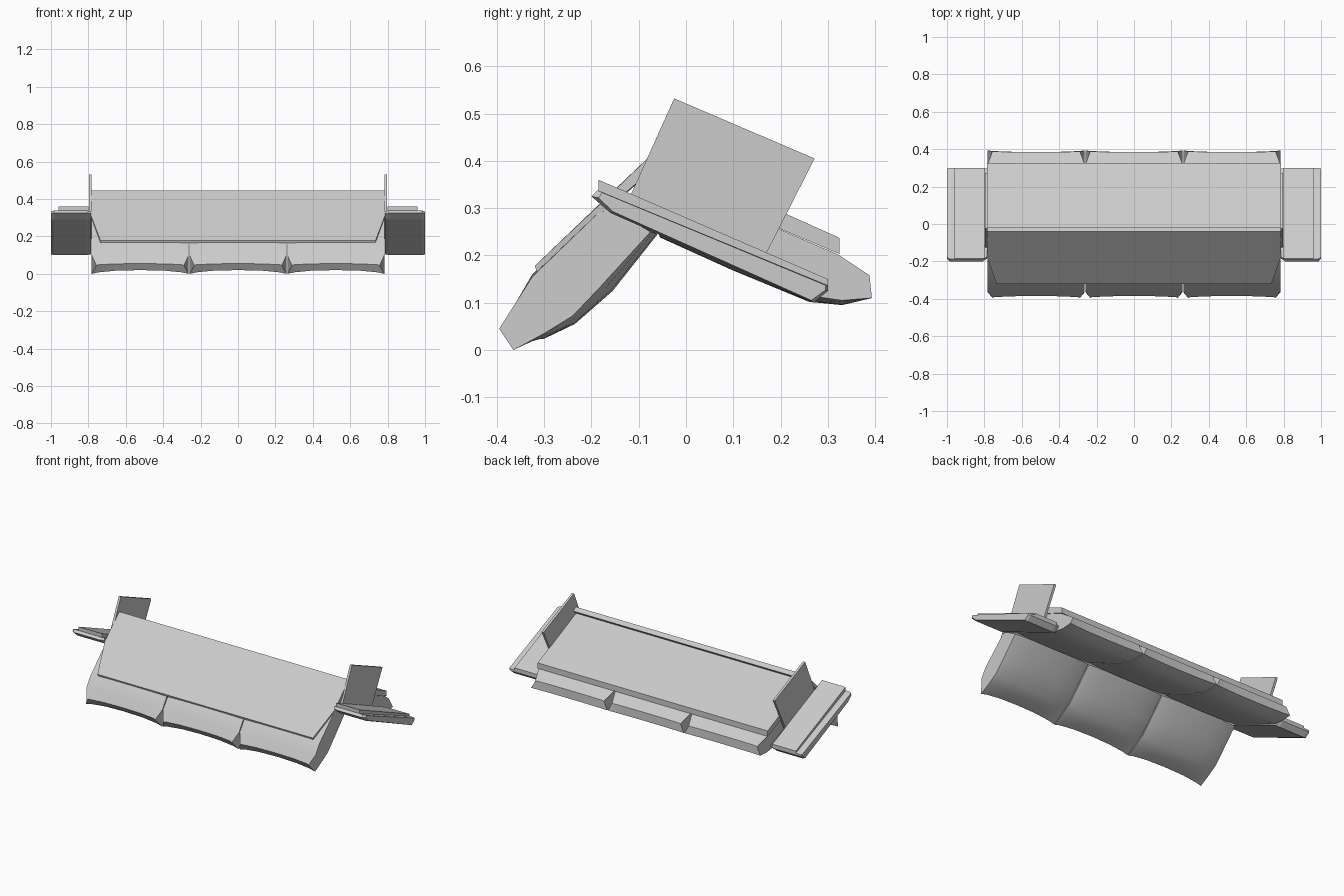
import bpy
import bmesh
import math

if "Cube" in bpy.data.objects:
    bpy.data.objects.remove(bpy.data.objects["Cube"])

fabric = bpy.data.materials.new("light_grey")
fabric.diffuse_color = (0.6, 0.6, 0.6, 1)
fabric.use_nodes = True
fabric.node_tree.nodes["Principled BSDF"].inputs["Base Color"].default_value = fabric.diffuse_color


def loft(name, stations, smooth=False):
    """Join equal-length rings of 3D points and cap both ends."""
    bm = bmesh.new()
    rings = [[bm.verts.new(p) for p in ring] for ring in stations]
    n = len(rings[0])
    for a, b in zip(rings, rings[1:]):
        for i in range(n):
            j = (i + 1) % n
            bm.faces.new((a[i], a[j], b[j], b[i]))
    bm.faces.new(rings[0])
    bm.faces.new(rings[-1])
    bmesh.ops.recalc_face_normals(bm, faces=bm.faces)
    mesh = bpy.data.meshes.new(name)
    bm.to_mesh(mesh)
    bm.free()
    mesh.materials.append(fabric)
    obj = bpy.data.objects.new(name, mesh)
    bpy.context.collection.objects.link(obj)
    if smooth:
        bpy.ops.object.select_all(action='DESELECT')
        obj.select_set(True)
        bpy.context.view_layer.objects.active = obj
        bpy.ops.object.shade_smooth_by_angle(angle=math.radians(32))
    return obj


def ring(x, profile):
    return [(x, y, z) for y, z in profile]


def slab(name, x0, x1, profile):
    return loft(name, [ring(x0, profile), ring(x1, profile)])


def cushion(name, cx, edge, centre, tip):
    """Pillow whose profile swells from the side seams to the middle."""
    half = 0.259
    stations = []
    for t, mix in ((-1, 0), (-.86, .4), (-.5, .85), (0, 1),
                   (.5, .85), (.86, .4), (1, 0)):
        pts = []
        for i, ((y0, z0), (y1, z1)) in enumerate(zip(edge, centre)):
            inset = 0.025 * t if i == tip and abs(t) == 1 else 0
            pts.append((cx + half * t - inset,
                        y0 + (y1 - y0) * mix, z0 + (z1 - z0) * mix))
        stations.append(pts)
    return loft(name, stations, smooth=True)


# Cushion profiles in (y, z)
back_edge = [(-.365, 0), (-.395, .045), (-.36, .1), (-.325, .155), (-.17, .305),
             (-.075, .25), (-.18, .135), (-.24, .072), (-.30, .035)]
back_mid = [(-.36, .02), (-.385, .055), (-.36, .1), (-.325, .16), (-.17, .305),
            (-.06, .245), (-.155, .125), (-.235, .055), (-.30, .024)]
seat_edge = [(.393, .11), (.388, .158), (.32, .203), (-.07, .37),
             (-.06, .25), (.10, .182), (.26, .115), (.33, .105)]
seat_mid = [(.385, .108), (.385, .16), (.32, .203), (-.07, .37),
            (-.055, .238), (.10, .168), (.26, .102), (.33, .095)]
for label, cx in (("left", -.523), ("middle", 0), ("right", .523)):
    cushion("back_cushion_" + label, cx, back_edge, back_mid, 1)
    cushion("seat_cushion_" + label, cx, seat_edge, seat_mid, 1)

# Seat base board
slab("seat_base", -.785, .785,
     [(-.045, .403), (.325, .237), (.325, .203), (-.06, .365)])

# Back panel with clipped free corners
short = [(-.04, .445), (-.18, .31), (-.17, .297), (-.02, .425)]
full = [(-.04, .445), (-.32, .178), (-.315, .165), (-.02, .425)]
loft("back_panel", [ring(-.785, short), ring(-.735, full),
                    ring(.735, full), ring(.785, short)])

# Arms, their cover boards and side legs
arm = [(-.2, .325), (-.187, .338), (.3, .137), (.3, .125), (.27, .10), (-.16, .29)]
arm_side = [(-.185, .322), (-.177, .333), (.295, .137), (.295, .127),
            (.265, .105), (-.155, .293)]
board = [(-.185, .36), (.30, .15), (.30, .134), (-.185, .335)]
leg = [(-.025, .532), (.272, .405), (.16, .185), (-.125, .31)]
for label, s in (("left", -1), ("right", 1)):
    loft("arm_" + label, [ring(s * .785, arm_side), ring(s * .81, arm),
                          ring(s * .985, arm), ring(s * 1.0, arm_side)])
    slab("arm_board_" + label, s * .80, s * .96, board)
    slab("side_leg_" + label, s * .782, s * .796, leg)
